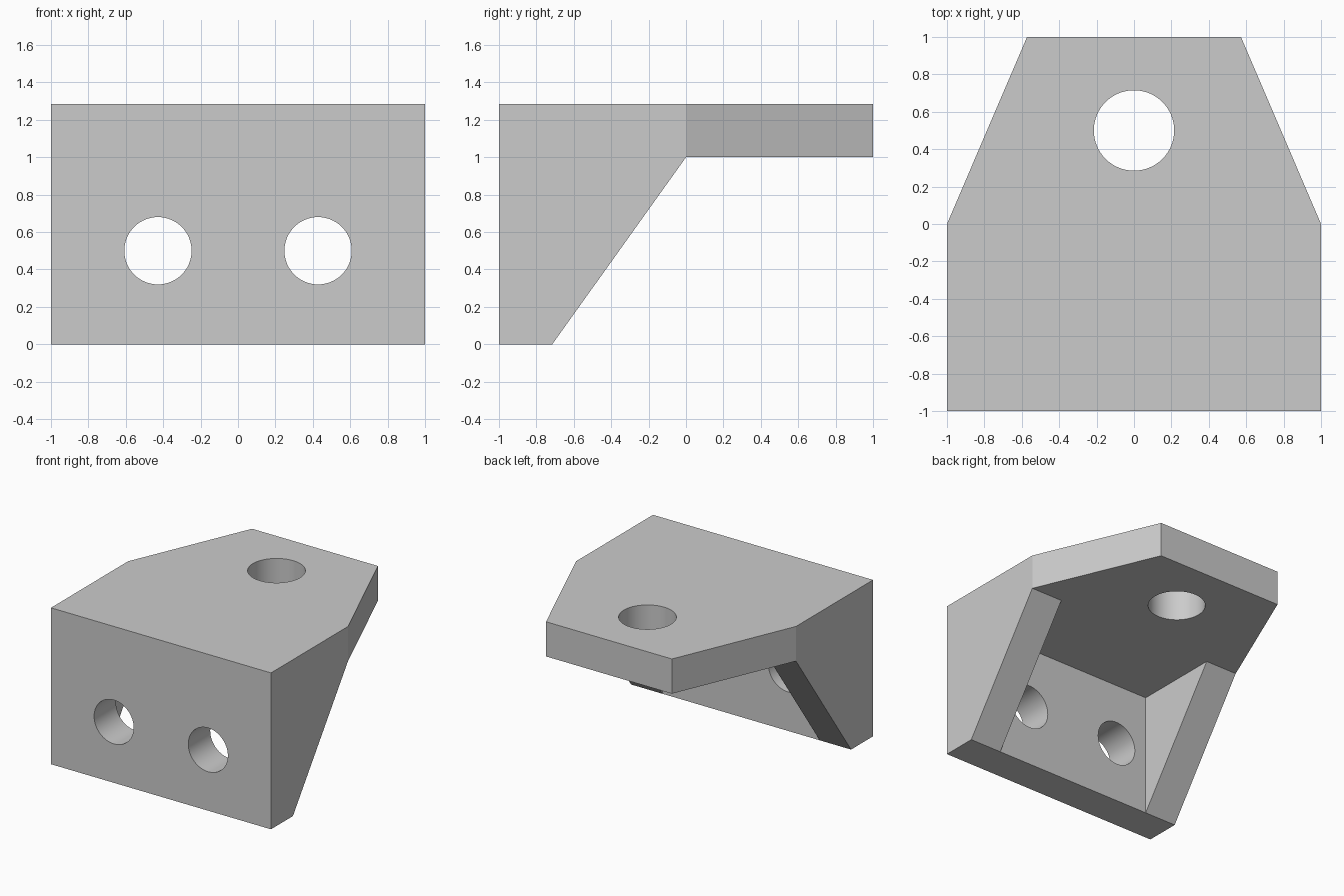
import bpy
import bmesh
from math import pi
from mathutils import Vector

if "Cube" in bpy.data.objects:
    bpy.data.objects.remove(bpy.data.objects["Cube"])

WALL = 0.285      # plate and gusset thickness
HEIGHT = 1.285
SHELF = HEIGHT - WALL

grey = bpy.data.materials.new("plain grey")
grey.use_nodes = True
colour = (0.6, 0.6, 0.6, 1)
grey.diffuse_color = colour
grey.node_tree.nodes["Principled BSDF"].inputs["Base Color"].default_value = colour


def prism(name, points, extrusion):
    """Extrude a flat outline into a solid."""
    bm = bmesh.new()
    face = bm.faces.new([bm.verts.new(p) for p in points])
    result = bmesh.ops.extrude_face_region(bm, geom=[face])
    verts = [g for g in result["geom"] if isinstance(g, bmesh.types.BMVert)]
    bmesh.ops.translate(bm, verts=verts, vec=Vector(extrusion))
    bmesh.ops.recalc_face_normals(bm, faces=bm.faces)
    mesh = bpy.data.meshes.new(name)
    bm.to_mesh(mesh)
    bm.free()
    obj = bpy.data.objects.new(name, mesh)
    mesh.materials.append(grey)
    bpy.context.collection.objects.link(obj)
    return obj


def cylinder(name, radius, location, rotation=(0, 0, 0)):
    bpy.ops.mesh.primitive_cylinder_add(vertices=64, radius=radius, depth=0.8,
                                        location=location, rotation=rotation)
    obj = bpy.context.object
    obj.name = name
    obj.data.materials.append(grey)
    return obj


def combine(target, tool, operation):
    """Apply a boolean and discard its helper."""
    tool.hide_render = True
    mod = target.modifiers.new(tool.name, "BOOLEAN")
    mod.operation, mod.solver, mod.object = operation, "EXACT", tool
    bpy.ops.object.select_all(action="DESELECT")
    bpy.context.view_layer.objects.active = target
    target.select_set(True)
    bpy.ops.object.modifier_apply(modifier=mod.name)
    bpy.data.objects.remove(tool)


# Side profile: front plate, sloping gussets and top plate
side = [(-1, 0), (-1, HEIGHT), (1, HEIGHT), (1, SHELF), (0, SHELF), (WALL - 1, 0)]
bracket = prism("corner_bracket", [(-1, y, z) for y, z in side], (2, 0, 0))

# Hollow between the gussets
inner = 1 - WALL
hollow = [(-inner, -inner), (inner, -inner), (inner, 2), (-inner, 2)]
combine(bracket, prism("hollow", [(x, y, -1) for x, y in hollow], (0, 0, 1 + SHELF)),
        "DIFFERENCE")

# Tapered rear corners
for s in (-1, 1):
    corner = [(s, 0), (s * 0.572, 1), (s * 0.144, 2), (s * 2, 2), (s * 2, 0)]
    combine(bracket, prism("taper", [(x, y, -1) for x, y in corner], (0, 0, 3)),
            "DIFFERENCE")

# Bolt holes
for x in (-0.428, 0.428):
    combine(bracket, cylinder("front_hole", 0.18, (x, -1, 0.5), (pi / 2, 0, 0)),
            "DIFFERENCE")
combine(bracket, cylinder("top_hole", 0.215, (0, 0.5, HEIGHT)), "DIFFERENCE")

bpy.ops.object.shade_smooth_by_angle(angle=pi / 9)
